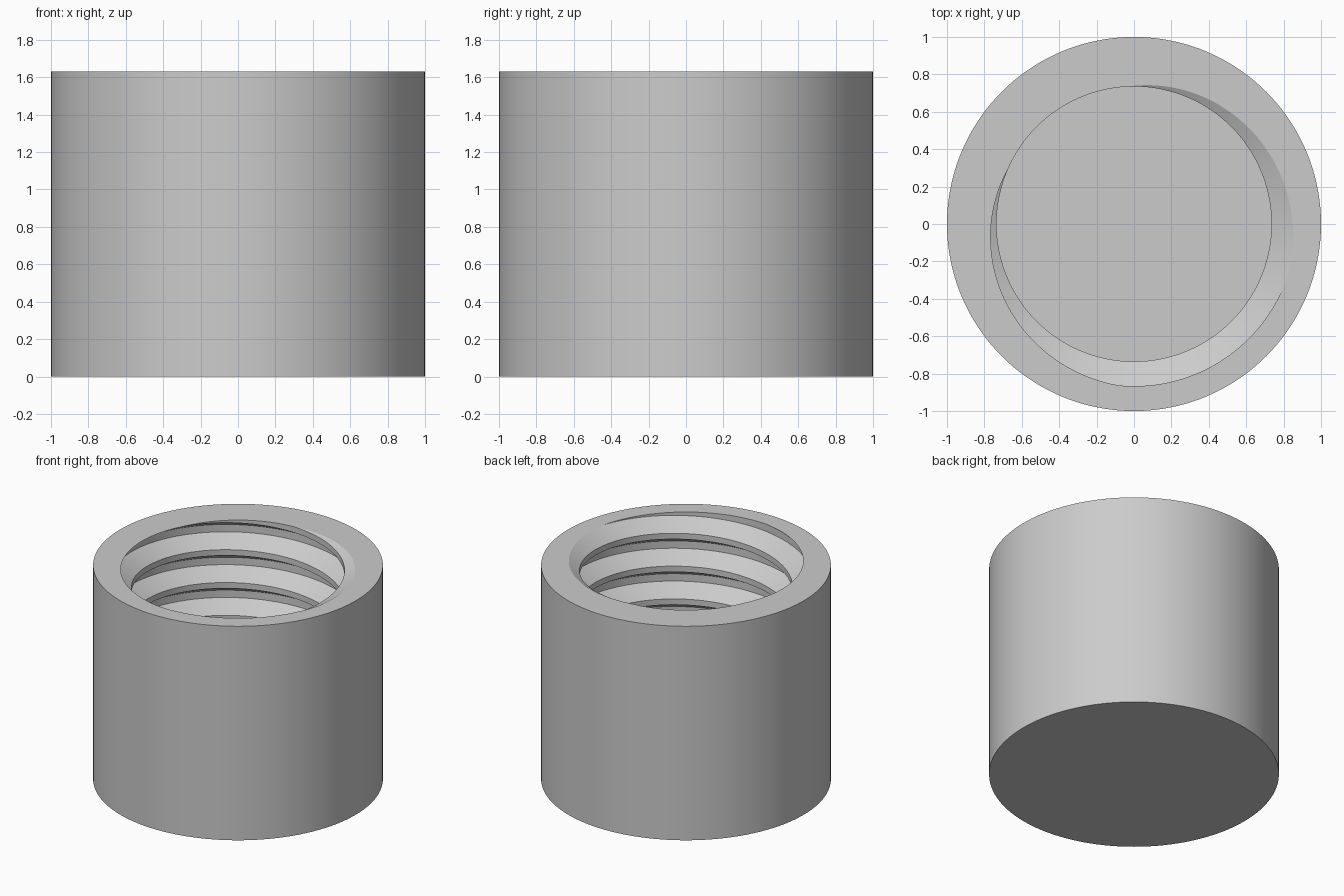
import bpy
import bmesh
from math import sin, cos, tau, radians

cube = bpy.data.objects.get("Cube")
if cube:
    bpy.data.objects.remove(cube)

SIDES = 144
HEIGHT = 1.63
FLOOR = 0.125
PITCH = 0.25
MINOR, MAJOR = 0.735, 0.867
START = radians(305)      # where the groove centre runs out through the rim

# One pitch of the thread: (radius, height from the groove centre)
PROFILE = [(MAJOR, -0.028), (MAJOR, 0.028), (MINOR, 0.103), (MINOR, 0.147)]

bm = bmesh.new()


def boundary_edges(z):
    return [e for e in bm.edges if len(e.link_faces) == 1
            and all(abs(v.co.z - z) < 0.001 for v in e.verts)]


def cap(edges, normal):
    bmesh.ops.triangle_fill(bm, edges=edges, use_beauty=True, normal=normal)


# Threaded bore: sweep the profile up a right-handed helix, past both ends
columns = []
for i in range(SIDES + 1):
    turn = i / SIDES
    a = START + turn * tau
    column = []
    for k in range(-8, 2):
        for r, dz in PROFILE:
            z = HEIGHT + (k + turn) * PITCH + dz
            column.append(bm.verts.new((r * cos(a), r * sin(a), z)))
    columns.append(column)
for left, right in zip(columns, columns[1:]):
    for j in range(len(left) - 1):
        bm.faces.new((left[j], right[j], right[j + 1], left[j + 1]))
bmesh.ops.remove_doubles(bm, verts=bm.verts[:], dist=0.0001)

# Trim the bore level with the rim and the floor
for z, direction in ((HEIGHT, 1), (FLOOR, -1)):
    bmesh.ops.bisect_plane(bm, geom=bm.verts[:] + bm.edges[:] + bm.faces[:],
                           dist=0.00001, plane_co=(0, 0, z),
                           plane_no=(0, 0, direction), clear_outer=True)

# Inside floor
cap(boundary_edges(FLOOR), (0, 0, 1))

# Outer wall
rings = [[bm.verts.new((cos(tau * i / SIDES), sin(tau * i / SIDES), z))
          for i in range(SIDES)] for z in (0, HEIGHT)]
low, high = rings
for i in range(SIDES):
    j = (i + 1) % SIDES
    bm.faces.new((low[i], low[j], high[j], high[i]))

# Underside and rim
bm.faces.new(low[::-1])
cap(boundary_edges(HEIGHT), (0, 0, 1))
bmesh.ops.recalc_face_normals(bm, faces=bm.faces[:])

mesh = bpy.data.meshes.new("threaded_cap")
bm.to_mesh(mesh)
bm.free()
obj = bpy.data.objects.new("threaded_cap", mesh)
bpy.context.collection.objects.link(obj)

# Light grey material
grey = bpy.data.materials.new("light_grey")
grey.use_nodes = True
colour = (0.6, 0.6, 0.6, 1)
grey.diffuse_color = colour
grey.node_tree.nodes["Principled BSDF"].inputs["Base Color"].default_value = colour
mesh.materials.append(grey)

# Smooth walls, sharp thread edges
bpy.ops.object.select_all(action='DESELECT')
obj.select_set(True)
bpy.context.view_layer.objects.active = obj
bpy.ops.object.shade_smooth_by_angle(angle=radians(25))
